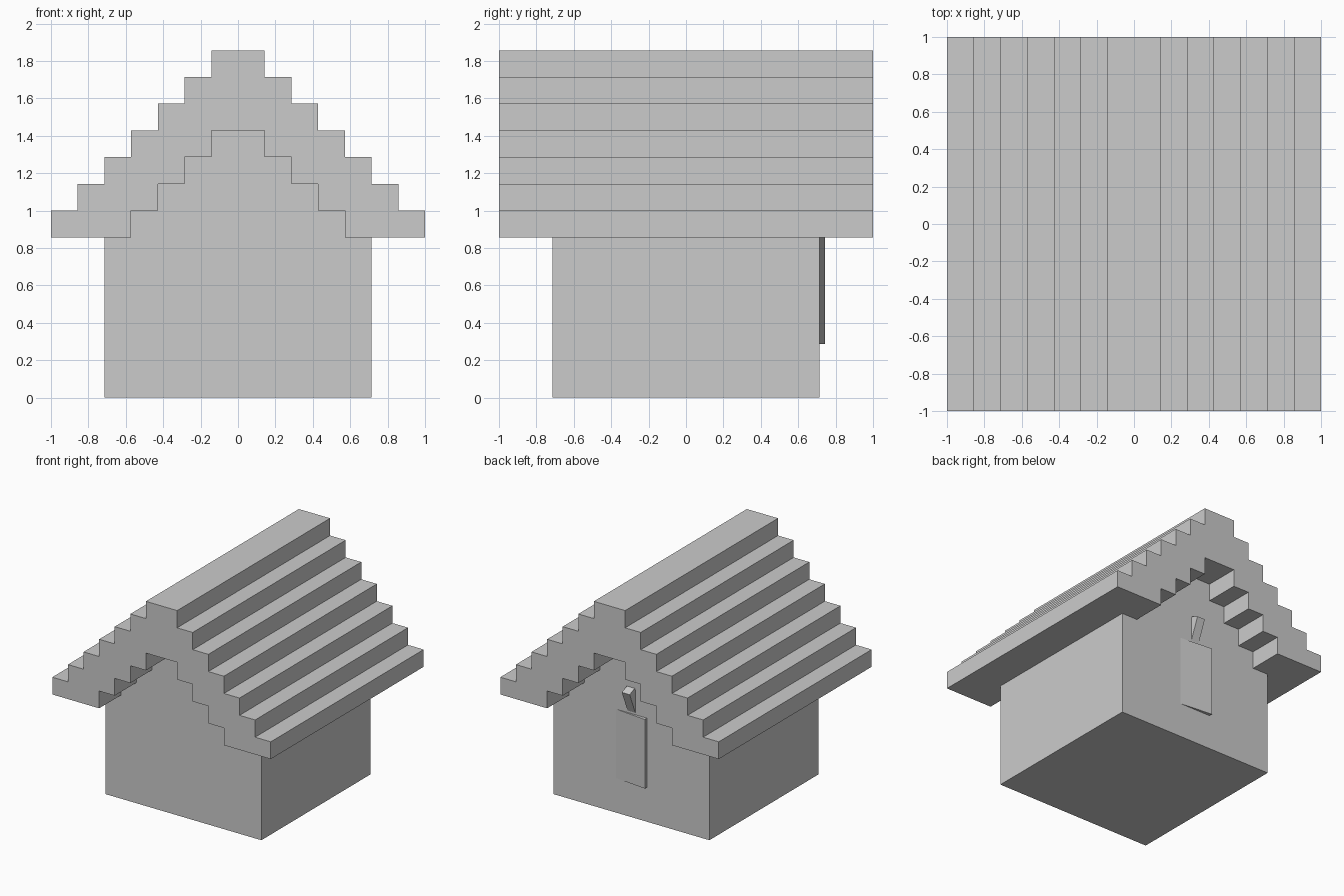
import bpy, bmesh, math
from mathutils import Matrix

cube = bpy.data.objects.get("Cube")
if cube:
    bpy.data.objects.remove(cube, do_unlink=True)

U = 1 / 7            # height and width of one roof step
WALL = 5 * U         # half width of the house
EAVES = 6 * U        # height where the roof begins

grey = bpy.data.materials.new("plain_grey")
grey.use_nodes = True
grey.diffuse_color = (0.6, 0.6, 0.6, 1)
grey.node_tree.nodes["Principled BSDF"].inputs["Base Color"].default_value = (0.6, 0.6, 0.6, 1)


def finish(name, bm):
    bmesh.ops.recalc_face_normals(bm, faces=bm.faces)
    mesh = bpy.data.meshes.new(name)
    bm.to_mesh(mesh)
    bm.free()
    mesh.materials.append(grey)
    obj = bpy.data.objects.new(name, mesh)
    bpy.context.collection.objects.link(obj)
    return obj


def extrude(name, points, vector):
    """Prism from a closed 3D outline swept along a vector."""
    bm = bmesh.new()
    face = bm.faces.new([bm.verts.new(p) for p in points])
    swept = bmesh.ops.extrude_face_region(bm, geom=[face], use_keep_orig=True)
    verts = [g for g in swept["geom"] if isinstance(g, bmesh.types.BMVert)]
    bmesh.ops.translate(bm, verts=verts, vec=vector)
    return finish(name, bm)


def stairs(steps):
    """Stepped gable line from the left eave over the ridge to the right eave."""
    half = []
    for i in range(steps):
        x = (steps - i) * U
        half += [(x, EAVES + i * U), (x, EAVES + (i + 1) * U)]
    return half + [(-x, z) for x, z in reversed(half)]


def at_y(profile, y):
    return [(x, y, z) for x, z in profile]


# Stepped roof shell, open below
roof = stairs(7) + stairs(4)[::-1]
extrude("roof", at_y(roof, -1), (0, 2, 0))

# Walls with gables that fill the underside of the roof
walls = [(WALL, 0), (WALL, EAVES)] + stairs(4) + [(-WALL, EAVES), (-WALL, 0)]
extrude("walls", at_y(walls, -WALL), (0, 2 * WALL, 0))

# Door at the back, slightly ajar on its right edge
door = [(U, WALL, 2 * U), (-U, WALL, 2 * U), (-U, WALL + U / 5, 2 * U)]
extrude("back_door", door, (0, 0, 4 * U))

# Wall torch leaning out above the door
bm = bmesh.new()
length = 0.24
bmesh.ops.create_cube(bm, size=1, matrix=Matrix.Translation((0, 0, -length / 2))
                      @ Matrix.Diagonal((U / 2, U / 2, length, 1)))
torch = finish("wall_torch", bm)
torch.location = (0, 0.755, 1.065)
torch.rotation_euler.x = -math.radians(22.5)
